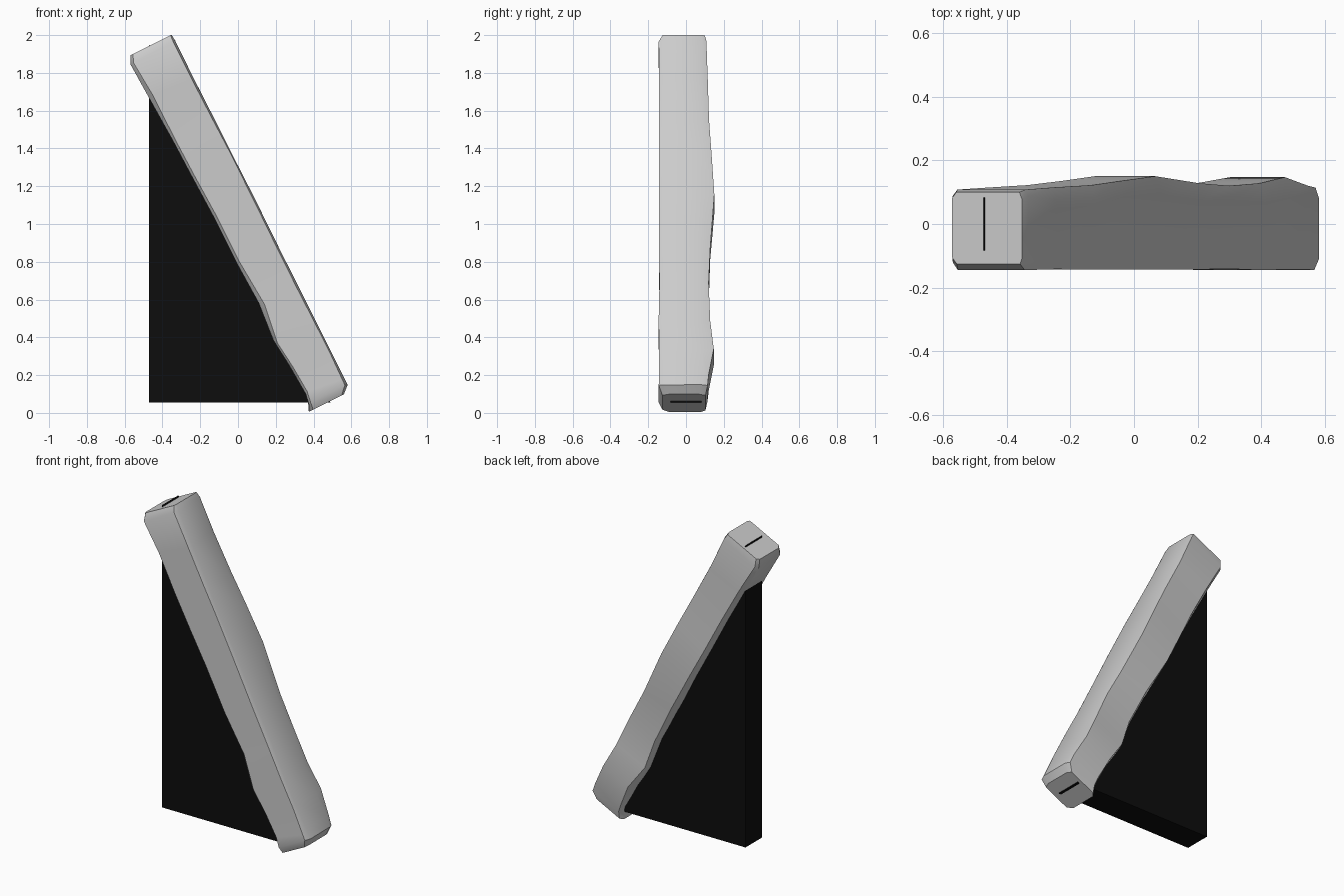
import bpy, math, random
from mathutils import Vector

random.seed(4)
cube = bpy.data.objects.get("Cube")
if cube:
    bpy.data.objects.remove(cube)


def material(name, value):
    m = bpy.data.materials.new(name)
    m.use_nodes = True
    color = (value, value, value, 1)
    m.diffuse_color = color
    m.node_tree.nodes["Principled BSDF"].inputs["Base Color"].default_value = color
    return m


def add_mesh(name, verts, faces, mat):
    mesh = bpy.data.meshes.new(name)
    mesh.from_pydata(verts, [], faces)
    mesh.materials.append(mat)
    obj = bpy.data.objects.new(name, mesh)
    bpy.context.collection.objects.link(obj)
    return obj


def loft(rings):
    """Skin equal-sized rings and close both ends."""
    n = len(rings[0])
    verts = [p for ring in rings for p in ring]
    faces = [(r * n + i, r * n + (i + 1) % n, (r + 1) * n + (i + 1) % n, (r + 1) * n + i)
             for r in range(len(rings) - 1) for i in range(n)]
    faces.append(tuple(reversed(range(n))))
    faces.append(tuple(range(len(verts) - n, len(verts))))
    return verts, faces


stone = material("pale stone", 0.6)
black = material("black", 0.004)

# Leaning stone beam: distance along the axis, then lower, upper and back extents
top = Vector((-0.465, 0, 1.945))
along = Vector((0.448, 0, -0.894))
across = Vector((0.894, 0, 0.448))
FRONT = -0.145
stations = [
    (0.00, -0.118, 0.127, 0.10), (0.04, -0.138, 0.130, 0.108),
    (0.25, -0.130, 0.128, 0.115), (0.49, -0.118, 0.130, 0.122),
    (0.70, -0.114, 0.130, 0.135), (0.96, -0.106, 0.132, 0.150),
    (1.25, -0.106, 0.130, 0.128), (1.48, -0.097, 0.130, 0.120),
    (1.70, -0.116, 0.130, 0.128), (1.86, -0.101, 0.130, 0.147),
    (2.02, -0.090, 0.130, 0.120), (2.07, -0.100, 0.130, 0.114),
    (2.11, -0.118, 0.090, 0.103)]

rings = []
for k, (t, lo, hi, back) in enumerate(stations):
    end = k in (0, len(stations) - 1)
    front = FRONT + (0.02 if end else random.uniform(0, 0.004))
    ring = []
    # Worn corners: each one becomes an uneven chamfer
    for u, y, su, sy, flip in ((lo, front, 1, 1, 0), (hi, front, -1, 1, 1),
                               (hi, back, -1, -1, 0), (lo, back, 1, -1, 1)):
        wear = random.uniform(0.015, 0.035)
        cut_u = wear * (0.4 if su < 0 else 0.8)
        cut_y = wear + (max(0, back - 0.11) if sy < 0 else 0)
        pair = [(u, y + sy * cut_y), (u + su * cut_u, y)]
        for pu, py in (reversed(pair) if flip else pair):
            slip = 0 if end else random.uniform(-0.02, 0.02)
            if k in (1, len(stations) - 2):
                slip *= 0.3
            p = top + along * (t + slip) + across * pu
            ring.append((p.x, py, p.z))
    rings.append(ring)

beam = add_mesh("stone_beam", *loft(rings), stone)

# Black wedge filling the space under the beam, its tips just breaking the ends
outline = [(-0.472, 0.055), (0.49, 0.055), (-0.472, 1.953)]
wedge = add_mesh("black_wedge",
                 *loft([[(x, y, z) for x, z in outline] for y in (0.083, -0.083)]), black)

# Consistent outward normals, then soft shading on the worn stone only
for obj in (beam, wedge):
    bpy.ops.object.select_all(action='DESELECT')
    bpy.context.view_layer.objects.active = obj
    obj.select_set(True)
    bpy.ops.object.mode_set(mode='EDIT')
    bpy.ops.mesh.select_all(action='SELECT')
    bpy.ops.mesh.normals_make_consistent(inside=False)
    bpy.ops.object.mode_set(mode='OBJECT')
    bpy.ops.object.shade_smooth_by_angle(angle=math.radians(35))
